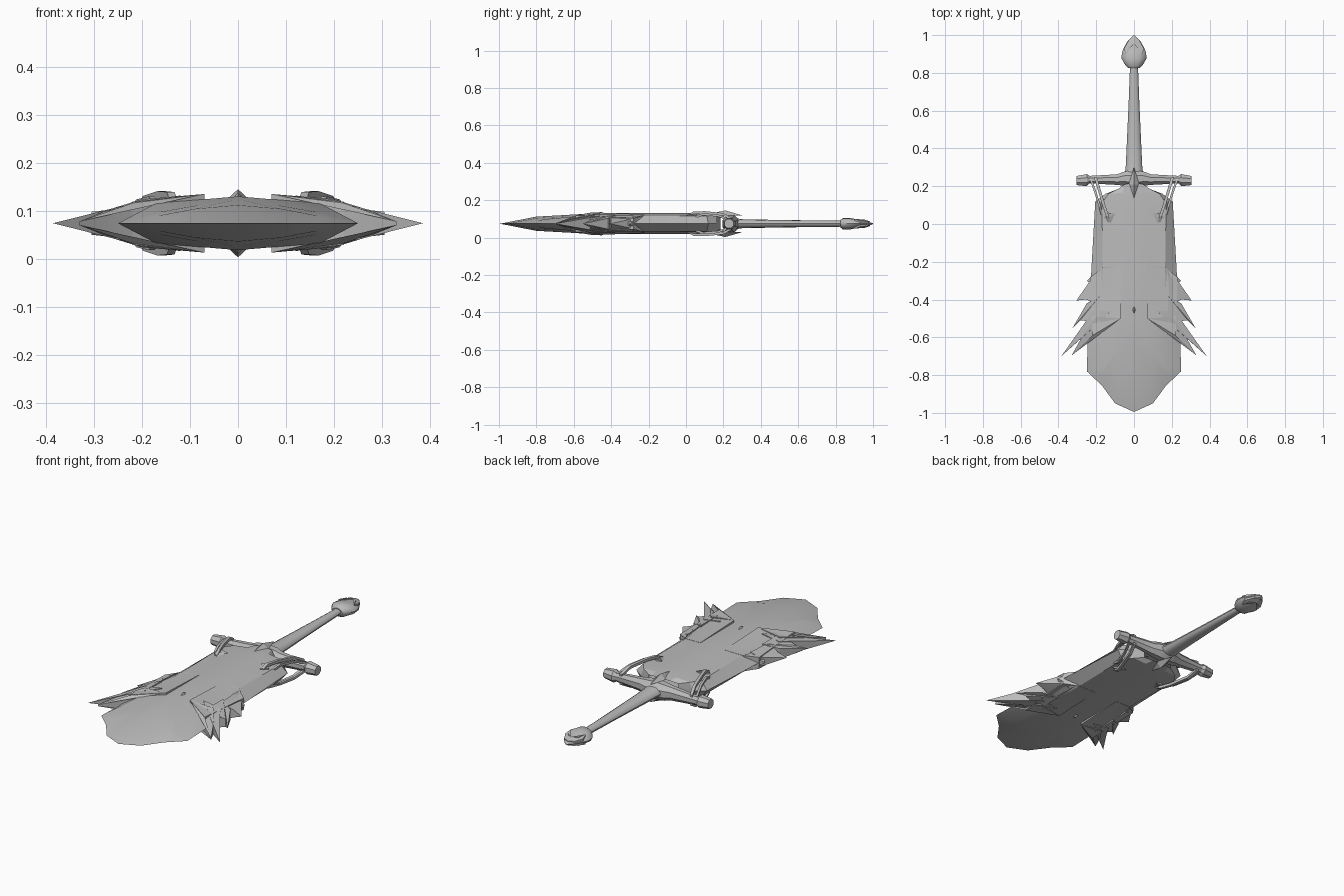
import bpy, bmesh, math
from mathutils import Vector

if "Cube" in bpy.data.objects:
    bpy.data.objects.remove(bpy.data.objects["Cube"])

MID = 0.074  # height of the sword's middle plane

steel = bpy.data.materials.new("grey steel")
steel.diffuse_color = (0.5, 0.5, 0.5, 1)
steel.use_nodes = True
steel.node_tree.nodes["Principled BSDF"].inputs["Base Color"].default_value = steel.diffuse_color


def finish(name, bm, angle=30):
    bmesh.ops.remove_doubles(bm, verts=bm.verts, dist=0.0004)
    bmesh.ops.dissolve_degenerate(bm, edges=bm.edges, dist=0.0003)
    bmesh.ops.recalc_face_normals(bm, faces=bm.faces)
    me = bpy.data.meshes.new(name)
    bm.to_mesh(me)
    bm.free()
    me.materials.append(steel)
    me.shade_smooth()
    me.set_sharp_from_angle(angle=math.radians(angle))
    ob = bpy.data.objects.new(name, me)
    ob.location.z = MID
    bpy.context.collection.objects.link(ob)
    return ob


def mirrored(name, faces, angle=30, signs_z=(1, -1)):
    """Faces of one quarter, repeated across x = 0 and the middle plane."""
    bm = bmesh.new()
    for sx in (1, -1):
        for sz in signs_z:
            for f in faces:
                pts = []
                for x, y, z in f:
                    p = (round(x * sx, 5), y, round(z * sz, 5))
                    if p not in pts:
                        pts.append(p)
                if len(pts) > 2:
                    bm.faces.new([bm.verts.new(p) for p in pts])
    return finish(name, bm, angle)


def grid_faces(rows):
    return [(a[i], a[i + 1], b[i + 1], b[i])
            for a, b in zip(rows, rows[1:]) for i in range(len(a) - 1)]


def slab_faces(outline):
    """Top fan and side walls reaching down to the middle plane."""
    n = len(outline)
    faces = [(outline[0], outline[i], outline[i + 1]) for i in range(1, n - 1)]
    for i in range(n):
        a, b = outline[i], outline[(i + 1) % n]
        faces.append((a, b, (b[0], b[1], 0), (a[0], a[1], 0)))
    return faces


def loft(name, rings, angle=40):
    """Closed skin through rings of points."""
    bm = bmesh.new()
    loops = [[bm.verts.new(p) for p in r] for r in rings]
    for a, b in zip(loops, loops[1:]):
        for i in range(len(a)):
            j = (i + 1) % len(a)
            bm.faces.new((a[i], a[j], b[j], b[i]))
    bm.faces.new(loops[0])
    bm.faces.new(loops[-1])
    return finish(name, bm, angle)


def oval(y, rx, rz, n=12):
    return [(rx * math.cos(i * math.tau / n), y, rz * math.sin(i * math.tau / n))
            for i in range(n)]


# Broad blade: shoulders, flat face, scooped band and bevelled tip
mirrored("blade", grid_faces([
    [(0, .22, .05), (.05, .21, .046), (.085, .185, .03), (.085, .185, 0)],
    [(0, .165, .054), (.06, .165, .049), (.135, .16, .042), (.15, .16, 0)],
    [(0, .11, .056), (.07, .11, .05), (.17, .11, .042), (.205, .12, 0)],
    [(0, -.22, .056), (.07, -.22, .049), (.165, -.23, .042), (.225, -.23, 0)],
    [(0, -.50, .056), (.07, -.50, .05), (.17, -.56, .042), (.245, -.63, 0)],
    [(0, -.585, .05), (.08, -.65, .038), (.16, -.755, .024), (.25, -.78, 0)],
    [(0, -.80, .038), (.09, -.80, .03), (.165, -.80, .016), (.25, -.78, 0)],
    [(0, -.995, 0), (.10, -.95, 0), (.17, -.855, 0), (.25, -.78, 0)],
]), 25)

# Layered side plates ending in swept feather points
feathers = {
    "side_plate": [(.07, -.22, .05), (.07, -.50, .061), (.22, -.59, .045),
                   (.23, -.28, .03), (.165, -.23, .043)],
    "feather_small": [(.17, -.23, .043), (.215, -.27, .025), (.25, -.30, 0),
                      (.2, -.34, .04)],
    "feather_upper": [(.18, -.28, .045), (.225, -.29, .025), (.305, -.405, 0),
                      (.255, -.40, .02), (.19, -.42, .045)],
    "feather_middle": [(.18, -.38, .05), (.25, -.42, .028), (.325, -.55, 0),
                       (.285, -.51, .02), (.18, -.52, .05)],
    "feather_large": [(.12, -.46, .058), (.22, -.46, .042), (.265, -.53, .03),
                      (.385, -.70, 0), (.25, -.58, .034)],
    "feather_lower": [(.07, -.50, .061), (.2, -.49, .05), (.265, -.58, .03),
                      (.33, -.695, .004), (.22, -.59, .042)],
}
for name, outline in feathers.items():
    mirrored(name, slab_faces(outline), 25)

# Cross guard with flared square ends
sections = [(0, .24, .045, .046), (.05, .24, .038, .042), (.09, .235, .028, .034),
            (.235, .235, .02, .022), (.25, .232, .032, .03), (.305, .23, .024, .024)]
rings = []
for x, y, ry, rz in [(-s[0],) + s[1:] for s in sections[:0:-1]] + sections:
    rings.append([(x, y + ry * math.cos((i + .5) * math.tau / 8) * 1.08,
                   rz * math.sin((i + .5) * math.tau / 8) * 1.08) for i in range(8)])
loft("cross_guard", rings, 30)


# Raised ridge ornaments on the centre line, both faces
def spike(name, back, peak, front, width, base):
    top, side = (0, *peak), (width, peak[0], base)
    mirrored(name, [((0, back, base), top, side), (top, (0, front, base), side)], 10)


spike("guard_crest", .30, (.21, .071), .09, .028, .045)
spike("blade_stud", -.42, (.455 * -1, .064), -.49, .012, .05)


# Bent claws gripping the blade from the guard
def bar(path, w, t):
    faces, rows = [], []
    for x, y, z in path:
        rows.append([(x - w, y, z - t), (x - w, y, z + t), (x + w, y, z + t),
                     (x + w, y, z - t), (x - w, y, z - t)])
    faces += grid_faces(rows)
    return faces + [tuple(rows[0][:4]), tuple(rows[-1][:4])]


mirrored("guard_claw", bar([(.205, .25, .022), (.19, .20, .05), (.16, .10, .06),
                            (.14, .04, .058), (.135, .01, .042)], .008, .007), 20)
mirrored("guard_claw_outer", bar([(.23, .24, .018), (.205, .17, .044),
                                  (.18, .09, .05), (.17, .05, .036)], .006, .006), 20)
mirrored("claw_hook", slab_faces([(.10, .055, .052), (.135, .06, .055), (.16, .03, .05),
                                  (.125, 0, .046), (.13, .035, .055)]), 20)

# Tapered grip
loft("grip", [oval(.26, .05, .03), oval(.30, .044, .024), oval(.45, .037, .021),
              oval(.65, .028, .018), oval(.84, .021, .016)])

# Pommel with a narrow waist and pointed cap
loft("pommel", [oval(.825, .03, .02), oval(.84, .045, .031), oval(.875, .066, .031),
                oval(.91, .064, .024), oval(.94, .05, .015), oval(.965, .036, .014),
                oval(.99, .012, .006), oval(1.0, .003, .002)])
mirrored("pommel_crescent", slab_faces([(0, .955, .022), (0, .985, .012), (.03, .97, .012),
                                        (.052, .93, .016), (.045, .90, .026),
                                        (.03, .94, .023)]), 25)
